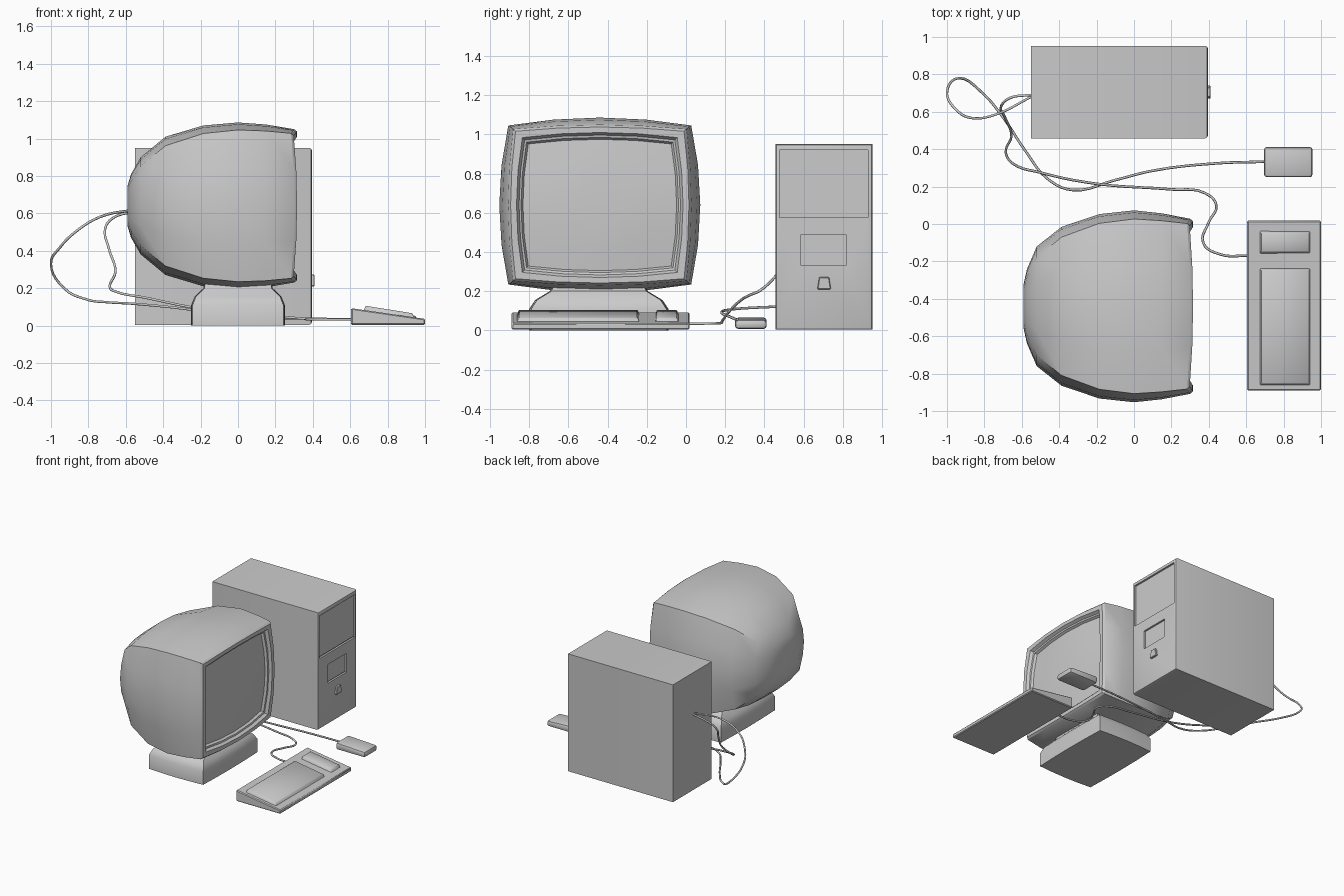
import bpy, bmesh, math

if "Cube" in bpy.data.objects:
    bpy.data.objects.remove(bpy.data.objects["Cube"])


def finish(name, bm, angle=None):
    bmesh.ops.recalc_face_normals(bm, faces=bm.faces[:])
    me = bpy.data.meshes.new(name)
    bm.to_mesh(me)
    bm.free()
    ob = bpy.data.objects.new(name, me)
    bpy.context.collection.objects.link(ob)
    bpy.ops.object.select_all(action='DESELECT')
    ob.select_set(True)
    bpy.context.view_layer.objects.active = ob
    if angle:
        bpy.ops.object.shade_smooth_by_angle(angle=math.radians(angle))
    return ob


def ring(a, b, k, seg=4):
    """Bulged rectangle: mid-side half sizes a, b; corners at k times those. Returns (u, v, t)."""
    pts = []
    for side in range(4):
        for i in range(seg):
            t = 2 * i / seg - 1
            bulge = k + (1 - k) * (1 - t * t)
            u, v = [(t * k * a, -b * bulge), (a * bulge, t * k * b),
                    (-t * k * a, b * bulge), (-a * bulge, -t * k * b)][side]
            pts.append((u, v, t))
    return pts


def loft(name, rings, angle):
    bm = bmesh.new()
    loops = [[bm.verts.new(p) for p in r] for r in rings]
    for lo, hi in zip(loops, loops[1:]):
        for i in range(len(lo)):
            j = (i + 1) % len(lo)
            bm.faces.new((lo[i], lo[j], hi[j], hi[i]))
    bm.faces.new(loops[0])
    bm.faces.new(loops[-1])
    return finish(name, bm, angle)


def box(name, x, y, z, bevel=0, edge_test=None, segments=2, shape=None):
    bm = bmesh.new()
    bmesh.ops.create_cube(bm, size=1)
    for v in bm.verts:
        p = [r[0] if c < 0 else r[1] for c, r in zip(v.co, (x, y, z))]
        v.co = shape(*p) if shape else p
    if bevel:
        edges = [e for e in bm.edges if edge_test is None or edge_test(e)]
        bmesh.ops.bevel(bm, geom=edges, offset=bevel, segments=segments,
                        profile=0.5, affect='EDGES')
    return finish(name, bm, 35 if bevel else None)


def cut(ob, x, y, z):
    cutter = box("cutter", x, y, z)
    cutter.hide_render = True
    mod = ob.modifiers.new("recess", 'BOOLEAN')
    mod.operation, mod.solver, mod.object = 'DIFFERENCE', 'EXACT', cutter
    bpy.context.view_layer.objects.active = ob
    bpy.ops.object.modifier_apply(modifier=mod.name)
    bpy.data.objects.remove(cutter)


def cable(name, pts, radius=0.007):
    cu = bpy.data.curves.new(name, 'CURVE')
    cu.dimensions = '3D'
    cu.bevel_depth, cu.bevel_resolution, cu.resolution_u = radius, 1, 5
    sp = cu.splines.new('BEZIER')
    sp.bezier_points.add(len(pts) - 1)
    for bp, p in zip(sp.bezier_points, pts):
        bp.co = p
        bp.handle_left_type = bp.handle_right_type = 'AUTO'
    bpy.context.collection.objects.link(bpy.data.objects.new(name, cu))


# Monitor: shell from back to rim, then bezel, recess and domed glass
CY, CZ = -0.44, 0.64
sections = [  # x, half width, half height, corner factor, backward bow at corners
    (-0.59, .12, .11, .75, 0), (-0.572, .20, .17, .78, 0), (-0.52, .32, .26, .82, 0),
    (-0.387, .425, .37, .87, 0), (-0.185, .493, .43, .90, 0), (0, .513, .446, .91, 0),
    (0.15, .497, .435, .92, 0), (0.30, .468, .410, .945, .015),
    (0.316, .455, .398, .945, .018), (0.316, .425, .370, .93, .018),
    (0.295, .412, .357, .93, .018), (0.292, .402, .345, .93, .018),
    (0.275, .392, .335, .93, .018),
    (0.285, .26, .222, .94, .01), (0.29, .13, .11, .95, 0)]
loft("monitor", [[(x - bow * t * t, CY + u, CZ + v) for u, v, t in ring(a, b, k)]
                 for x, a, b, k, bow in sections], 32)

# Monitor stand
stand = [(0, .25, .355, .97), (.11, .25, .355, .97), (.155, .232, .325, .97),
         (.20, .185, .25, .97), (.24, .18, .23, .97)]
loft("monitor_stand", [[(u, CY - .005 + v, z) for u, v, t in ring(a, b, k)]
                       for z, a, b, k in stand], 35)

# Tower case with bevelled front, drive bay and floppy recesses
tower = box("tower_case", (-.55, .395), (.458, .952), (.004, .95), .014,
            lambda e: all(v.co.x > 0 for v in e.verts))
cut(tower, (.38, .45), (.476, .928), (.575, .920))
cut(tower, (.38, .45), (.585, .818), (.335, .487))
box("drive_bay_panel", (.37, .386), (.484, .920), (.583, .912))
box("floppy_panel", (.37, .386), (.592, .811), (.342, .480))

# Power button, narrower at the top
box("power_button", (.38, .41), (.67, .74), (.21, .272), .004, segments=1,
    shape=lambda x, y, z: (x, y if z < .24 else .705 + (y - .705) * .72, z))


# Wedge keyboard and raised key blocks
def deck(x):
    return .093 - (x - .605) * .145


box("keyboard_body", (.605, 1.0), (-.89, .018), (.004, 1), .006, segments=1,
    shape=lambda x, y, z: (x, y, deck(x) if z > .5 else z))
for name, y0, y1 in (("main_key_block", -.865, -.235), ("side_key_block", -.16, -.035)):
    mid = (y0 + y1) / 2

    def key_shape(x, y, z, mid=mid):
        if z < .5:
            return (x, y, deck(x) - .01)
        return (x + (.012 if x < .8 else -.012), y - math.copysign(.012, y - mid), deck(x) + .022)
    box(name, (.67, .945), (y0, y1), (0, 1), .004, segments=1, shape=key_shape)

# Mouse
box("mouse", (.695, .955), (.25, .412), (.008, .066), .016,
    shape=lambda x, y, z: (x, y, z - (.012 if z > .05 and x > .9 else 0)))

# Cables to the back of the tower
cable("mouse_cable", [
    (.70, .333, .035), (.45, .325, .036), (.1, .285, .045), (-.1, .235, .065), (-.33, .182, .095),
    (-.46, .24, .108), (-.58, .39, .118), (-.70, .57, .125), (-.81, .70, .14), (-.93, .78, .20),
    (-1.0, .70, .33), (-.95, .61, .42), (-.87, .567, .50), (-.74, .585, .58), (-.55, .68, .62)])
cable("keyboard_cable", [
    (.61, -.17, .033), (.46, -.162, .033), (.37, -.10, .034), (.40, .01, .034), (.44, .10, .035),
    (.38, .165, .036), (.2, .185, .05), (-.2, .215, .09), (-.5, .275, .15), (-.65, .325, .18),
    (-.685, .38, .205), (-.655, .47, .29), (-.69, .57, .41), (-.71, .63, .52), (-.66, .675, .58),
    (-.55, .69, .61)])
